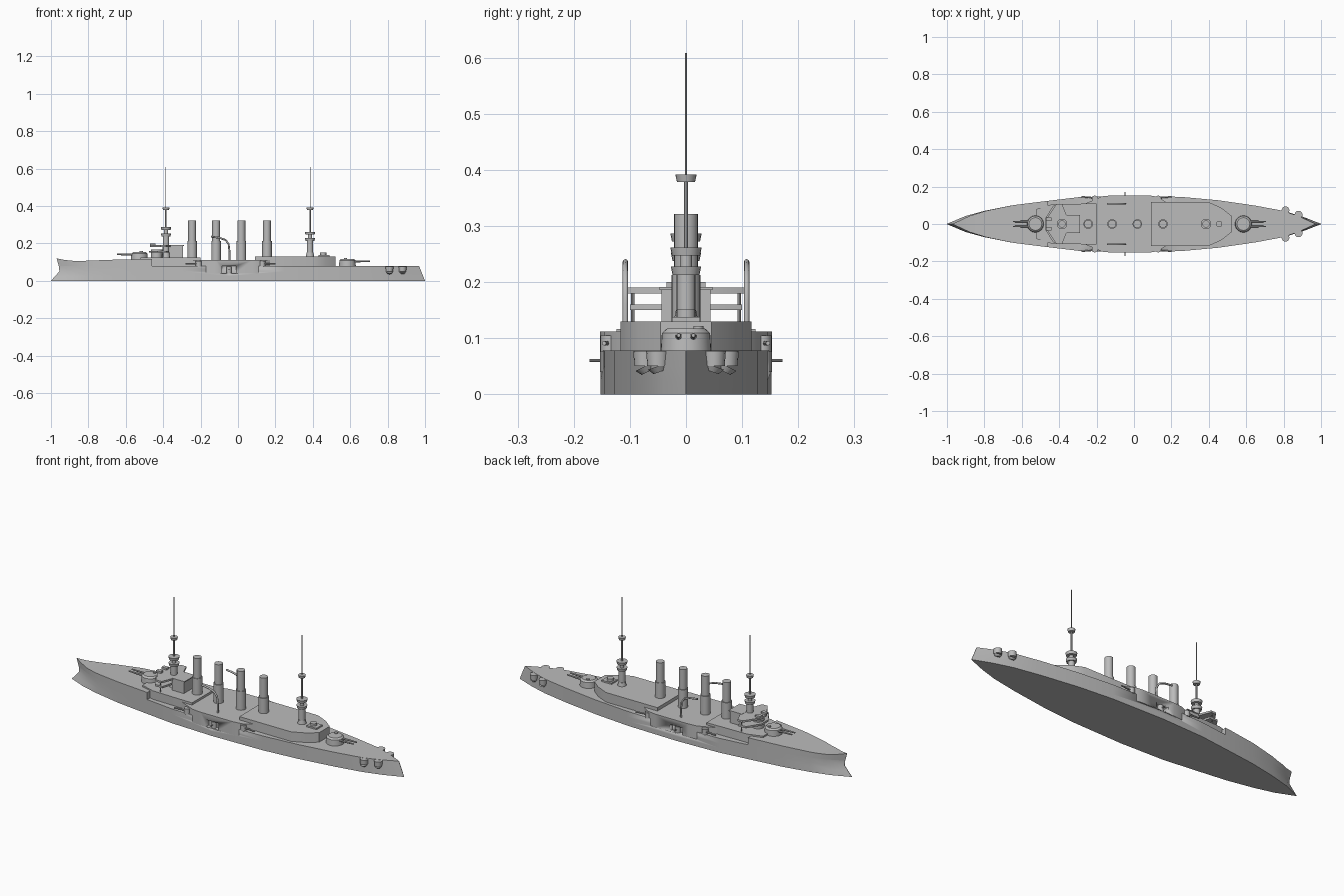
import bpy, bmesh, math
from mathutils import Vector

cube = bpy.data.objects.get("Cube")
if cube:
    bpy.data.objects.remove(cube)

grey = bpy.data.materials.new("warship_grey")
grey.use_nodes = True
grey.diffuse_color = (0.5, 0.5, 0.5, 1)
grey.node_tree.nodes["Principled BSDF"].inputs["Base Color"].default_value = (0.5, 0.5, 0.5, 1)


def finish(name, bm):
    bmesh.ops.recalc_face_normals(bm, faces=bm.faces)
    mesh = bpy.data.meshes.new(name)
    bm.to_mesh(mesh)
    bm.free()
    mesh.materials.append(grey)
    obj = bpy.data.objects.new(name, mesh)
    bpy.context.collection.objects.link(obj)
    bpy.ops.object.select_all(action='DESELECT')
    obj.select_set(True)
    bpy.context.view_layer.objects.active = obj
    bpy.ops.object.shade_smooth_by_angle(angle=math.radians(35))
    return obj


def box(name, x, y, z):
    bm = bmesh.new()
    bmesh.ops.create_cube(bm, size=1)
    for v in bm.verts:
        v.co = [(r[0] + r[1]) / 2 + c * (r[1] - r[0]) for r, c in zip((x, y, z), v.co)]
    return finish(name, bm)


def rod(name, a, b, r1, r2=None, sides=16):
    a, b = Vector(a), Vector(b)
    bm = bmesh.new()
    bmesh.ops.create_cone(bm, cap_ends=True, segments=sides, radius1=r1,
                          radius2=r1 if r2 is None else r2, depth=(b - a).length)
    turn = (b - a).to_track_quat('Z', 'Y')
    for v in bm.verts:
        v.co = turn @ v.co + (a + b) / 2
    return finish(name, bm)


def prism(name, half, z0, z1):
    plan = half + [(x, -y) for x, y in reversed(half)]
    bm = bmesh.new()
    face = bm.faces.new([bm.verts.new((x, y, z0)) for x, y in plan])
    top = bmesh.ops.extrude_face_region(bm, geom=[face])["geom"]
    for v in top:
        if isinstance(v, bmesh.types.BMVert):
            v.co.z = z1
    return finish(name, bm)


def interp(table, x):
    for (xa, a), (xb, b) in zip(table, table[1:]):
        if x <= xb:
            return a + (b - a) * (x - xa) / (xb - xa)
    return table[-1][1]


BEAM = [(-1, .001), (-.9, .043), (-.8, .07), (-.65, .1), (-.5, .119), (-.3, .143), (-.05, .152),
        (.25, .145), (.45, .127), (.65, .098), (.8, .07), (.9, .04), (1, .001)]
SHEER = [(-1, .12), (-.93, .107), (-.85, .106), (-.6, .115), (-.4, .117)]
RAM = [(0, 0), (.05, .045), (.08, .042), (.12, .03)]


def loft(name, stations, levels):
    """Skin hull sections; levels gives the heights at a station."""
    bm = bmesh.new()
    rings = []
    for x in stations:
        w = interp(BEAM, x)
        side = []
        for z in levels(x):
            bow = max(0, (-.75 - x) / .25) * interp(RAM, z)
            stern = max(0, (x - .8) / .2) * z * .4
            side.append((x + bow - stern, w, z))
        ring = side + [(px, -py, pz) for px, py, pz in reversed(side)]
        rings.append([bm.verts.new(p) for p in ring])
    n = len(rings[0])
    for a, b in zip(rings, rings[1:]):
        for i in range(n):
            bm.faces.new((a[i], a[(i + 1) % n], b[(i + 1) % n], b[i]))
    bm.faces.new(rings[0])
    bm.faces.new(rings[-1])
    return finish(name, bm)


# Hull and raised forecastle
xs = [x for x, _ in BEAM]
hull = loft("hull", xs, lambda x: (0, .025, .05, .078))
loft("forecastle", [-1, -.95, -.9, -.85, -.8, -.65, -.5, -.46], lambda x: (.078, interp(SHEER, x)))

# Superstructure blocks
prism("forward_superstructure", [(-.52, .08), (-.44, .105), (-.2, .11)], .07, .124)
midship = prism("midship_battery", [(-.27, .105), (-.17, .148), (-.12, .153), (.08, .153),
                                    (.13, .145), (.17, .117)], .04, .112)
prism("aft_superstructure", [(.09, .117), (.4, .117), (.47, .085), (.52, .045)], .07, .13)

# Gun ports cut in the sides amidships
for side in (-1, 1):
    cutter = box("gun_port_cutter", (-.085, -.01), sorted((side * .13, side * .2)), (.042, .08))
    cutter.hide_render = True
    cutter.hide_viewport = True
    for target in (hull, midship):
        cut = target.modifiers.new("gun_port", 'BOOLEAN')
        cut.operation = 'DIFFERENCE'
        cut.solver = 'EXACT'
        cut.object = cutter
    # Side guns
    rod("port_gun_mount", (-.048, side * .137, .042), (-.048, side * .137, .076), .014)
    rod("port_gun", (-.048, side * .135, .06), (-.048, side * .172, .06), .0025, sides=8)
    for x, d in ((-.21, -1), (.13, 1)):
        rod("corner_gun_mount", (x, side * .136, .075), (x, side * .136, .105), .016)
        rod("corner_gun", (x, side * .14, .091), (x + d * .07, side * .146, .091), .004, sides=8)
    # Stern gun shields
    for x, y in ((.81, .073), (.88, .05)):
        rod("stern_gun_shield", (x, side * y, .05), (x, side * y, .077), .019, .021)
        rod("stern_gun_shield_base", (x, side * y * .93, .04), (x, side * y, .05), .012, .019)
    # Boat cranes
    curve = bpy.data.curves.new("boat_crane", 'CURVE')
    curve.dimensions = '3D'
    curve.bevel_depth = .005
    curve.bevel_resolution = 2
    curve.use_fill_caps = True
    path = [(-.145, .236), (-.1, .23), (-.066, .218), (-.05, .195), (-.046, .16), (-.046, .1)]
    spline = curve.splines.new('POLY')
    spline.points.add(len(path) - 1)
    for p, (x, z) in zip(spline.points, path):
        p.co = (x, side * .108, z, 1)
    curve.materials.append(grey)
    bpy.context.collection.objects.link(bpy.data.objects.new("boat_crane", curve))

# Main turrets with twin guns
for name, x, z, d in (("fore", -.527, .112, -1), ("aft", .585, .076, 1)):
    rod(name + "_turret", (x, 0, z), (x, 0, z + .033), .045, .043, 32)
    rod(name + "_turret_roof", (x, 0, z + .033), (x, 0, z + .041), .043, .034, 32)
    rod(name + "_turret_hood", (x - d * .01, .022, z + .03), (x - d * .01, .022, z + .046), .009)
    for y in (-.013, .013):
        rod(name + "_gun", (x + d * .03, y, z + .027), (x + d * .12, y, z + .029), .006, .0035, 10)

# Funnels
for x in (-.245, -.117, .018, .155):
    rod("funnel_casing", (x, 0, .105), (x, 0, .213), .0255, sides=24)
    rod("funnel", (x, 0, .213), (x, 0, .321), .021, sides=24)

# Bridge and conning tower
box("chart_house", (-.365, -.295), (-.044, .044), (.12, .186))
box("chart_house_roof", (-.37, -.29), (-.047, .047), (.186, .191))
rod("conning_tower", (-.435, 0, .12), (-.435, 0, .168), .03, sides=20)
prism("lower_bridge", [(-.475, .03), (-.43, .1), (-.385, .1), (-.37, .045)], .15, .16)
prism("upper_bridge", [(-.47, .025), (-.415, .107), (-.385, .107), (-.36, .045)], .18, .19)
for side in (-1, 1):
    rod("bridge_post", (-.4, side * .095, .12), (-.4, side * .095, .18), .003, sides=8)
    box("bridge_bulwark", (-.47, -.44), sorted((side * .015, side * .035)), (.19, .2))

# Aft control position
rod("aft_control_tower", (.455, 0, .13), (.455, 0, .151), .017)
box("aft_deck_hatch", (.43, .49), (-.025, .025), (.128, .138))

# Masts with round tops
for name, x, lift in (("fore", -.385, .025), ("aft", .385, 0)):
    rod(name + "_mast_trunk", (x, 0, .12), (x, 0, .215 + lift), .017)
    rod(name + "_mast_foot", (x, 0, .12), (x, 0, .15), .024, .018)
    rod(name + "_lower_top", (x, 0, .213 + lift), (x, 0, .228 + lift), .024, .027, 20)
    rod(name + "_mid_mast", (x, 0, .228 + lift), (x, 0, .25 + lift), .011)
    rod(name + "_middle_top", (x, 0, .247 + lift), (x, 0, .262 + lift), .025, .028, 20)
    rod(name + "_upper_mast", (x, 0, .262 + lift), (x, 0, .39), .004, sides=8)
    rod(name + "_lookout_top", (x, 0, .378), (x, 0, .392), .016, .019, 20)
    rod(name + "_topmast", (x, 0, .39), (x, 0, .608), .0016, sides=6)
